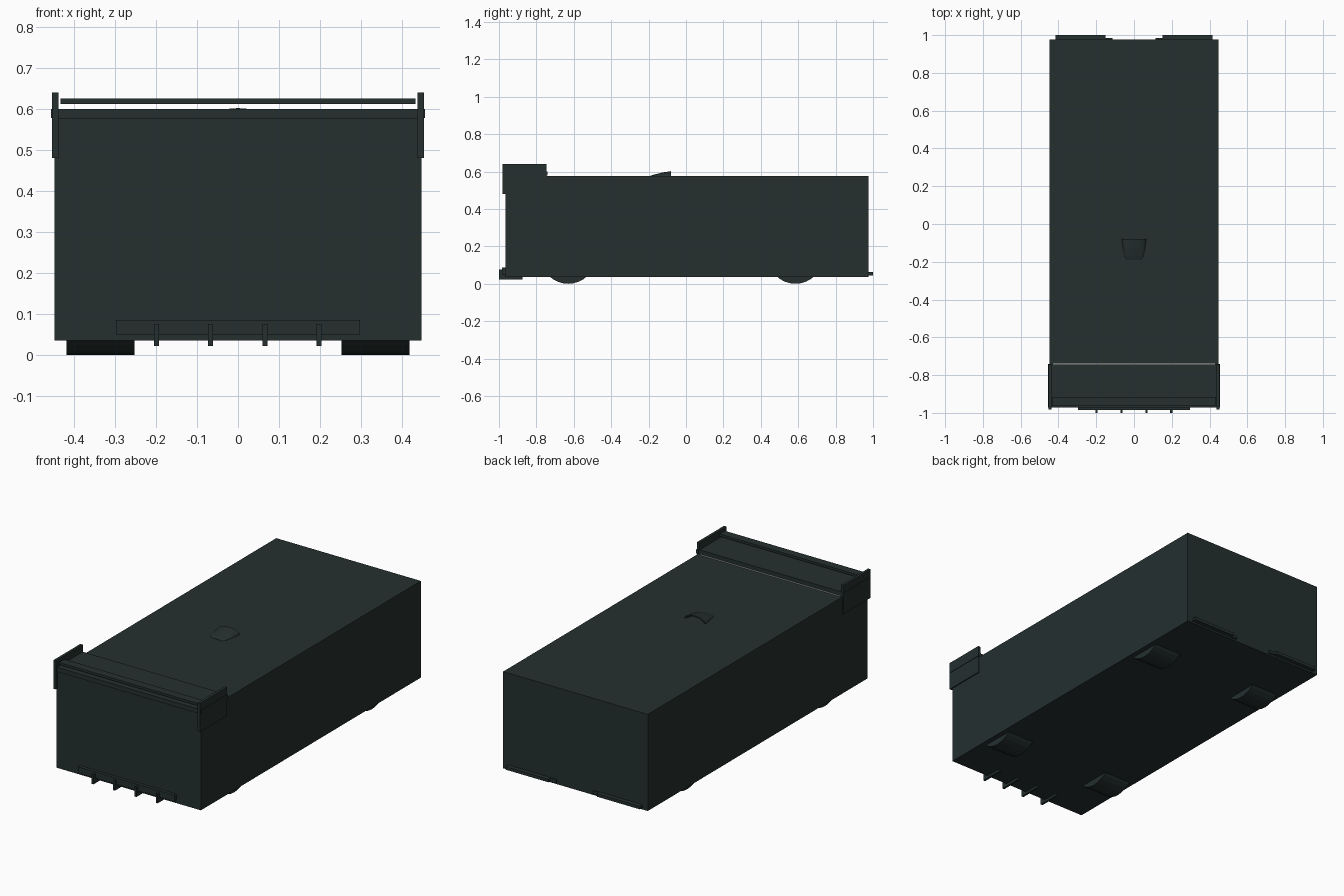
import bpy
import bmesh
from math import sin, cos, pi

default = bpy.data.objects.get("Cube")
if default:
    bpy.data.objects.remove(default)


def material(name, colour):
    mat = bpy.data.materials.new(name)
    mat.use_nodes = True
    mat.diffuse_color = (*colour, 1)
    shader = next(n for n in mat.node_tree.nodes if n.type == 'BSDF_PRINCIPLED')
    shader.inputs["Base Color"].default_value = (*colour, 1)
    return mat


DARK = material("dark slate", (0.018, 0.029, 0.028))
LIGHT = material("light grey", (0.5, 0.5, 0.5))


def finish(name, bm, mat=DARK):
    bmesh.ops.recalc_face_normals(bm, faces=bm.faces)
    mesh = bpy.data.meshes.new(name)
    bm.to_mesh(mesh)
    bm.free()
    mesh.materials.append(mat)
    obj = bpy.data.objects.new(name, mesh)
    bpy.context.collection.objects.link(obj)
    return obj


def box(name, x, y, z, mat=DARK):
    bm = bmesh.new()
    bmesh.ops.create_cube(bm, size=1)
    for v in bm.verts:
        v.co = [lo + (c + 0.5) * (hi - lo) for c, (lo, hi) in zip(v.co, (x, y, z))]
    return finish(name, bm, mat)


def wheel(name, x, y, radius, width):
    bm = bmesh.new()
    bmesh.ops.create_cone(bm, cap_ends=True, segments=32, radius1=radius,
                          radius2=radius, depth=width)
    for v in bm.verts:
        v.co = (v.co.z + x, v.co.x + y, v.co.y + radius)
    return finish(name, bm)


def scoop():
    # Arched sections swelling toward an open mouth
    bm = bmesh.new()
    sections = [(-0.19, 0.035, 0.002), (-0.17, 0.05, 0.009),
                (-0.13, 0.058, 0.019), (-0.08, 0.065, 0.027)]
    inner = [(-0.08, 0.055, 0.021), (-0.13, 0.045, 0.012)]
    rings = []
    for y, half, height in sections + inner:
        rings.append([bm.verts.new((half * cos(pi * i / 12), y,
                                    0.575 + height * sin(pi * i / 12)))
                      for i in range(13)])
    for a, b in zip(rings, rings[1:]):
        for i in range(12):
            bm.faces.new((a[i], a[i + 1], b[i + 1], b[i]))
    bm.faces.new(rings[0])
    bm.faces.new(rings[-1])
    return finish("roof_scoop", bm)


# Main body
box("body", (-0.447, 0.447), (-0.966, 0.976), (0.035, 0.575))
scoop()

# Wing planes
box("wing_main_plane", (-0.438, 0.438), (-0.972, -0.745), (0.575, 0.6))
box("wing_flap", (-0.433, 0.433), (-0.962, -0.915), (0.612, 0.625))
box("wing_light_strip", (-0.43, 0.43), (-0.745, -0.739), (0.574, 0.577), LIGHT)

# Wing end plates, front splitters and wheels on both sides
for side, label in ((1, "left"), (-1, "right")):
    def span(a, b):
        return tuple(sorted((side * a, side * b)))
    box(label + "_wing_end_plate", span(0.438, 0.453), (-0.982, -0.745), (0.48, 0.64))
    box(label + "_wing_mount", span(0.44, 0.456), (-0.972, -0.74), (0.578, 0.6))
    box(label + "_splitter", span(0.15, 0.415), (0.9, 1.0), (0.045, 0.062))
    box(label + "_splitter_step", span(0.113, 0.15), (0.9, 0.985), (0.045, 0.062))
    for end, y in (("wing_end", -0.63), ("splitter_end", 0.585)):
        wheel(f"{label}_{end}_wheel", side * 0.335, y, 0.148, 0.166)

# Diffuser panel and fins
box("diffuser_panel", (-0.297, 0.297), (-0.984, -0.95), (0.05, 0.086))
for i in range(4):
    x = -0.199 + i * 0.1323
    box(f"diffuser_fin_{i + 1}", (x - 0.006, x + 0.006), (-1.0, -0.875), (0.022, 0.076))
